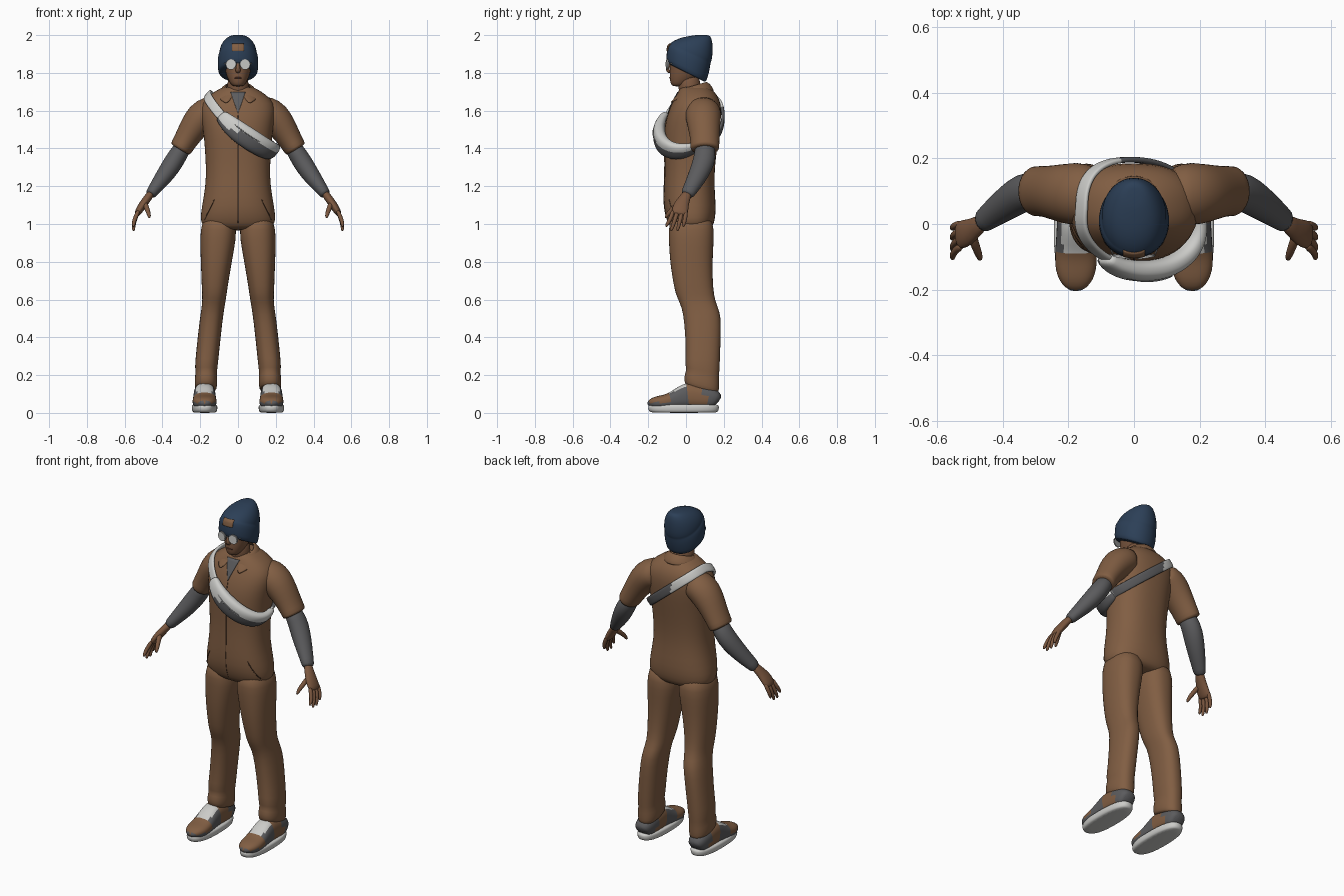
import bpy, bmesh, math
from mathutils import Vector
from mathutils.bvhtree import BVHTree

if "Cube" in bpy.data.objects:
    bpy.data.objects.remove(bpy.data.objects["Cube"])


def material(name, *rgb):
    m = bpy.data.materials.new(name)
    m.use_nodes = True
    m.diffuse_color = (*rgb, 1)
    m.node_tree.nodes["Principled BSDF"].inputs["Base Color"].default_value = (*rgb, 1)
    return m


BROWN = material("brown cloth", .22, .112, .056)
SEAM = material("dark brown seam", .09, .045, .024)
SKIN = material("skin", .2, .096, .05)
LIP = material("lip", .12, .045, .03)
GREY = material("slate grey", .105, .105, .11)
LIGHT = material("light grey", .6, .6, .58)
NAVY = material("navy knit", .025, .05, .095)
FRAME = material("frame grey", .3, .3, .3)


def make(name, bm, mat, levels=1, thick=0):
    bmesh.ops.recalc_face_normals(bm, faces=bm.faces)
    me = bpy.data.meshes.new(name)
    bm.to_mesh(me)
    bm.free()
    me.materials.append(mat)
    me.polygons.foreach_set("use_smooth", [True] * len(me.polygons))
    ob = bpy.data.objects.new(name, me)
    bpy.context.collection.objects.link(ob)
    if thick:
        ob.modifiers.new("thickness", "SOLIDIFY").thickness = thick
    if levels:
        sub = ob.modifiers.new("smooth", "SUBSURF")
        sub.levels = sub.render_levels = levels
    return ob


def skin(name, rings, mat, closed=False, levels=1):
    """Join rings of points into one surface."""
    bm = bmesh.new()
    vs = [[bm.verts.new(p) for p in r] for r in rings]
    n = len(vs[0])
    for i in range(len(vs) if closed else len(vs) - 1):
        a, b = vs[i], vs[(i + 1) % len(vs)]
        for j in range(n):
            k = (j + 1) % n
            bm.faces.new((a[j], a[k], b[k], b[j]))
    if not closed:
        bm.faces.new(vs[0])
        bm.faces.new(vs[-1])
    return make(name, bm, mat, levels)


def unit_ring(n, p):
    for i in range(n):
        t = math.tau * (i + .5) / n
        c, s = math.cos(t), math.sin(t)
        yield math.copysign(abs(c) ** p, c), math.copysign(abs(s) ** p, s)


def stack(name, rows, mat, n=28, p=.85, cx=0, levels=1):
    """Level rings: z, front y, back y, half width, optional x shift and slope."""
    rings = []
    for z, y0, y1, rx, *more in rows:
        dx, slope = (more + [0, 0])[:2]
        yc, ry = (y0 + y1) / 2, (y1 - y0) / 2
        rings.append([(cx + dx + rx * c, yc + ry * s, z + slope * ry * s)
                      for c, s in unit_ring(n, p)])
    return skin(name, rings, mat, levels=levels)


def tube(name, rows, mat, hint=(0, 1, 0), n=16, p=1, closed=False, side=1):
    """Rings across a path: point, radius along hint, other radius."""
    pts = [Vector((q[0] * side, q[1], q[2])) for q, *_ in rows]
    rings, m = [], len(rows)
    for i, (q, ra, rb) in enumerate(rows):
        nxt = pts[(i + 1) % m] if closed else pts[min(i + 1, m - 1)]
        prv = pts[i - 1] if closed else pts[max(i - 1, 0)]
        t = (nxt - prv).normalized()
        b = t.cross(Vector(hint)).normalized()
        a = b.cross(t)
        rings.append([pts[i] + a * ra * c + b * rb * s for c, s in unit_ring(n, p)])
    return skin(name, rings, mat, closed)


def paint(ob, mats, rule):
    for m in mats:
        ob.data.materials.append(m)
    for f in ob.data.polygons:
        f.material_index = rule(f.center)


def tree(ob):
    bpy.context.view_layer.update()
    return BVHTree.FromObject(ob, bpy.context.evaluated_depsgraph_get())


def front(bvh, x, z, off=0):
    hit = bvh.ray_cast(Vector((x, -1, z)), Vector((0, 1, 0)))[0]
    return Vector((x, (hit.y if hit else 0) - off, z))


def plate(name, bvh, quad, mat, n=8):
    """Thin patch laid on a surface from four x, z corners."""
    bm = bmesh.new()
    a, b, c, d = map(Vector, quad)
    g = [[bm.verts.new(front(bvh, *a.lerp(b, i / n).lerp(d.lerp(c, i / n), j / n), .004))
          for j in range(n + 1)] for i in range(n + 1)]
    for i in range(n):
        for j in range(n):
            bm.faces.new((g[i][j], g[i + 1][j], g[i + 1][j + 1], g[i][j + 1]))
    bmesh.ops.remove_doubles(bm, verts=bm.verts, dist=.0001)
    return make(name, bm, mat, 0, .004)


def seam(name, bvh, a, b):
    a, b = Vector(a), Vector(b)
    tube(name, [(front(bvh, *a.lerp(b, i / 16)), .003, .003) for i in range(17)], SEAM, n=6)


# Overall body
torso = stack("torso", [
    (.965, -.06, .12, .15), (.99, -.088, .145, .192), (1.03, -.105, .155, .2),
    (1.09, -.12, .16, .193), (1.2, -.117, .15, .172), (1.3, -.112, .153, .17),
    (1.4, -.115, .165, .176), (1.5, -.118, .18, .185), (1.58, -.1, .188, .2),
    (1.64, -.075, .185, .195), (1.685, -.05, .165, .15), (1.715, -.035, .135, .1),
    (1.73, -.02, .11, .07)], BROWN)
body = tree(torso)
seam("front_zip", body, (0, 1.58), (0, 1.0))
plate("undershirt", body, [(-.04, 1.7), (.04, 1.7), (0, 1.585), (0, 1.585)], GREY)

# Collar, open at the front with pointed ends
bm = bmesh.new()
rows = []
for i in range(33):
    t = i / 16 - 1
    a = t * math.radians(163)
    s, c, k = math.sin(a), math.cos(a), abs(t) ** 5
    rows.append([bm.verts.new(v) for v in (
        (.066 * s, .035 + .07 * c, 1.735 + .02 * c),
        (.085 * s, .038 + .088 * c, 1.725 + .02 * c - .025 * k),
        ((.108 + .09 * k) * s, .04 + (.112 + .03 * k) * c, 1.69 + .015 * c - .04 * k))])
for a, b in zip(rows, rows[1:]):
    for j in range(2):
        bm.faces.new((a[j], b[j], b[j + 1], a[j + 1]))
make("collar", bm, BROWN, 1, .01)

# Head and face
stack("neck", [(1.64, -.03, .09, .06), (1.72, -.04, .075, .056), (1.8, -.05, .075, .056)], SKIN, p=1)
stack("head", [
    (1.728, -.068, -.02, .022), (1.738, -.08, .01, .038), (1.765, -.086, .05, .052),
    (1.79, -.087, .075, .062), (1.825, -.085, .095, .071), (1.87, -.088, .1, .075),
    (1.92, -.08, .1, .075), (1.95, -.05, .08, .05)], SKIN, p=.95)
tube("nose", [((0, -.08, 1.865), .008, .007), ((0, -.094, 1.84), .011, .009),
              ((0, -.1, 1.815), .012, .015), ((0, -.085, 1.8), .008, .013)], SKIN, n=10)
tube("mouth", [((x, -.086 + abs(x) * .35, 1.774), .005, .004) for x in (-.022, -.01, 0, .01, .022)],
     LIP, n=8)

# Glasses
tube("glasses_bridge", [((-.015, -.1, 1.85), .003, .003), ((0, -.104, 1.852), .003, .003),
                        ((.015, -.1, 1.85), .003, .003)], FRAME, n=6)
for s, side in ((1, "left"), (-1, "right")):
    for part, r, y, mat in (("rim", .028, -.098, FRAME), ("lens", .025, -.101, LIGHT)):
        bpy.ops.mesh.primitive_cylinder_add(vertices=24, radius=r, depth=.006,
                                            location=(.037 * s, y, 1.845),
                                            rotation=(math.pi / 2, 0, .15 * s))
        bpy.context.object.name = f"{side}_{part}"
        bpy.context.object.data.materials.append(mat)
    tube(f"{side}_glasses_arm", [((.062, -.096, 1.85), .003, .003), ((.076, -.07, 1.85), .003, .003),
                                 ((.08, .03, 1.85), .003, .003)], FRAME, (0, 0, 1), 6, side=s)

# Knitted hat with a turned-up cuff tilted to the back
hat = stack("hat", [
    (1.8, -.095, .1, .095, 0, -.5), (1.802, -.104, .106, .105, 0, -.5),
    (1.85, -.104, .122, .109, 0, -.47), (1.895, -.098, .13, .106, 0, -.45),
    (1.903, -.088, .13, .098, 0, -.45), (1.91, -.084, .137, .1, 0, -.42),
    (1.945, -.065, .143, .092, 0, -.25), (1.978, -.025, .14, .07, 0, -.12),
    (1.997, .03, .13, .042), (2.001, .055, .11, .02)], NAVY, p=.95)
plate("hat_patch", tree(hat), [(-.033, 1.915), (.033, 1.915), (.033, 1.955), (-.033, 1.955)], BROWN)

# Limbs, built for each side
fingers = {"index": (-.066, -.105, .985), "middle": (-.043, -.078, .963),
           "ring": (-.02, -.045, .963), "little": (.001, -.014, .985)}
for s, side in ((1, "left"), (-1, "right")):
    tube(f"{side}_sleeve", [
        ((.1, .09, 1.6), .08, .075), ((.15, .09, 1.597), .095, .085), ((.195, .092, 1.565), .095, .088),
        ((.24, .096, 1.505), .084, .074), ((.275, .1, 1.447), .077, .064),
        ((.303, .1, 1.4), .077, .06), ((.308, .1, 1.392), .073, .056)], BROWN, n=24, side=s)
    tube(f"{side}_forearm", [
        ((.27, .1, 1.44), .05, .045), ((.325, .102, 1.355), .06, .051), ((.355, .085, 1.305), .058, .052),
        ((.4, .055, 1.24), .05, .045), ((.45, .017, 1.175), .039, .032),
        ((.468, .003, 1.15), .036, .029)], GREY, n=20, side=s)
    tube(f"{side}_palm", [
        ((.455, .012, 1.17), .026, .022), ((.48, -.008, 1.135), .03, .021),
        ((.505, -.026, 1.1), .042, .023), ((.528, -.033, 1.065), .045, .019),
        ((.537, -.036, 1.045), .038, .014)], SKIN, n=16, side=s)
    for f, (y0, y1, z1) in fingers.items():
        tube(f"{side}_{f}_finger", [
            ((.525, y0, 1.075), .012, .012), ((.543, (y0 * 2 + y1) / 3, 1.035), .012, .012),
            ((.552, (y0 + y1 * 2) / 3, (1.035 + z1) / 2), .011, .011),
            ((.553, y1, z1 + .005), .008, .008), ((.553, y1, z1), .004, .004)], SKIN, n=10, side=s)
    tube(f"{side}_thumb", [
        ((.495, -.03, 1.115), .018, .016), ((.484, -.065, 1.085), .014, .014),
        ((.472, -.095, 1.055), .012, .012), ((.468, -.11, 1.03), .007, .007)], SKIN, n=10, side=s)

    # Trouser leg with a bunched hem, higher at the front
    stack(f"{side}_trouser_leg", [(z, y0, y1, (x1 - x0) / 2, s * (x0 + x1) / 2, k) for
                                  z, x0, x1, y0, y1, k in (
        (1.05, .03, .18, -.085, .135, 0), (.97, .004, .2, -.093, .15, 0),
        (.88, .018, .2, -.09, .145, 0), (.78, .036, .196, -.083, .14, 0),
        (.66, .056, .192, -.063, .143, 0), (.6, .064, .188, -.048, .155, -.1),
        (.55, .073, .194, -.022, .178, -.1), (.48, .083, .205, -.008, .187, 0),
        (.32, .1, .222, 0, .181, 0), (.24, .108, .229, -.006, .178, -.15),
        (.21, .113, .224, .004, .174, -.2), (.17, .108, .231, -.012, .176, -.25),
        (.128, .113, .227, -.006, .173, -.25), (.122, .12, .22, .002, .166, -.25))], BROWN)
    seam(f"{side}_pocket_edge", body, (s * .125, 1.13), (s * .178, 1.02))

    # Shoe
    cx = .177 * s
    stack(f"{side}_sole", [(0, -.18, .16, .058), (.006, -.195, .17, .065), (.024, -.203, .176, .069),
                           (.042, -.2, .175, .067), (.046, -.185, .16, .058)], LIGHT, cx=cx, p=.8)
    upper = tube(f"{side}_shoe_upper", [
        ((.177, y, .02 + h / 2), w, h / 2) for y, w, h in (
            (.17, .035, .07), (.155, .05, .1), (.12, .056, .12), (.08, .058, .13), (.04, .058, .14),
            (.01, .058, .14), (-.02, .059, .124), (-.05, .061, .105), (-.08, .063, .088),
            (-.11, .064, .077), (-.14, .062, .071), (-.17, .052, .063), (-.188, .036, .05),
            (-.196, .015, .03))], GREY, (1, 0, 0), 28, .8, side=s)

    def panel(c):
        if c.y < -.085:
            return 1 if c.z > .055 else 0
        if c.y < .02 and abs(c.x - cx) < .042 and c.z > .075:
            return 2
        return 1 if .02 < c.y < .1 else 0
    paint(upper, (BROWN, LIGHT), panel)

# Crossbody strap and bag following the torso
u = Vector((.33, 0, -.27)).normalized()
nrm = Vector((.27, 0, .33)).normalized()


def wrap(deg, off):
    a = math.radians(deg)
    d = u * math.cos(a) + Vector((0, math.sin(a), 0))
    c = Vector((.01, .05, 1.55)) - nrm * .052 * max(0, -math.sin(a))
    hit = body.ray_cast(c + d, -d)[0]
    return hit + d * off


strap = tube("strap", [(wrap(a, .012), .026, .009) for a in range(0, 360, 6)], LIGHT,
             nrm, 12, .6, True)
paint(strap, (GREY,), lambda c: 1 if c.y > .05 and c.x > -.04 else 0)
bag_rows = []
for i in range(21):
    k = math.sin(math.pi * (.04 + .92 * i / 20)) ** .6
    bag_rows.append((wrap(-122 + i * 6.1, .008 + .022 * k), .02 + .038 * k, .01 + .024 * k))
bag = tube("bag", bag_rows, LIGHT, nrm, 20, .8)
mids = [r[0] for r in bag_rows]


def bag_half(c):
    near = min(mids, key=lambda m: (m - c).length)
    return 1 if (c - near).dot(nrm) < (.004 if c.x > 0 else -.02) else 0


paint(bag, (GREY,), bag_half)
tube("bag_zip", [(p + Vector((.3, -1, 0)).normalized() * (rb + .001) + nrm * .01, .003, .003)
                 for p, ra, rb in bag_rows[4:13]], FRAME, nrm, 6)
